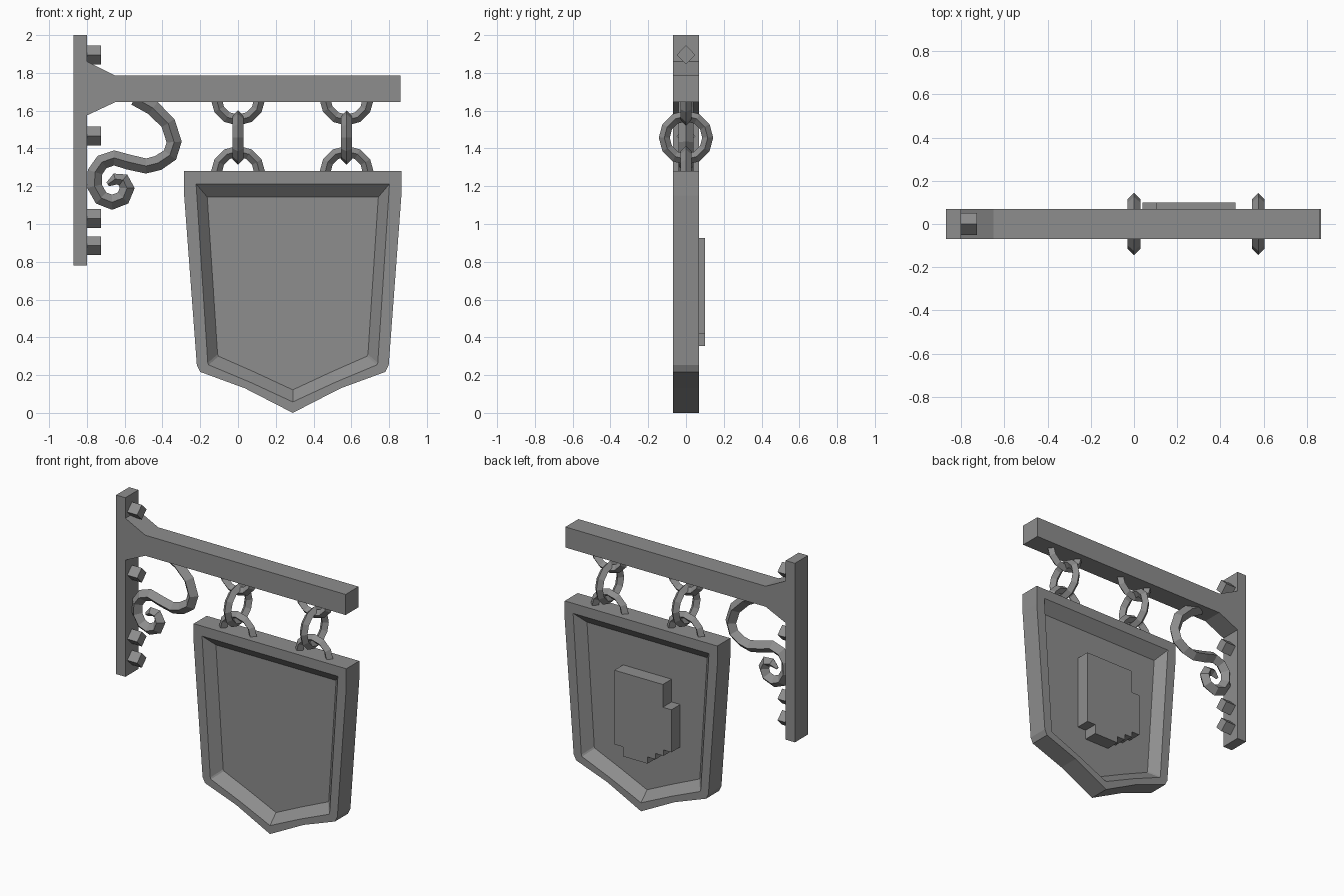
import bpy
import bmesh
import math
from mathutils import Vector

if "Cube" in bpy.data.objects:
    bpy.data.objects.remove(bpy.data.objects["Cube"], do_unlink=True)

# One plain material
GREY = (0.27, 0.27, 0.27, 1.0)
grey = bpy.data.materials.new("plain_grey")
grey.use_nodes = True
grey.diffuse_color = GREY
grey.node_tree.nodes["Principled BSDF"].inputs["Base Color"].default_value = GREY


def loft(name, rings, closed=False):
    """Skin a list of equal rings; cap the ends unless the loop closes."""
    bm = bmesh.new()
    rows = [[bm.verts.new(p) for p in ring] for ring in rings]
    pairs = list(zip(rows, rows[1:]))
    if closed:
        pairs.append((rows[-1], rows[0]))
    else:
        bm.faces.new(rows[0])
        bm.faces.new(rows[-1])
    n = len(rows[0])
    for a, b in pairs:
        for i in range(n):
            j = (i + 1) % n
            bm.faces.new((a[i], a[j], b[j], b[i]))
    bmesh.ops.recalc_face_normals(bm, faces=bm.faces)
    mesh = bpy.data.meshes.new(name)
    bm.to_mesh(mesh)
    bm.free()
    mesh.materials.append(grey)
    obj = bpy.data.objects.new(name, mesh)
    bpy.context.collection.objects.link(obj)
    return obj


def slab(name, outline, y0, y1):
    return loft(name, [[(x, y, z) for x, z in outline] for y in (y0, y1)])


def sweep(name, path, side, radii, closed=False):
    """Run a four-sided bar along a flat path; side is the plane's normal."""
    path = [Vector(p) for p in path]
    side = Vector(side)
    n = len(path)
    rings = []
    for i, p in enumerate(path):
        if closed:
            before, after = path[i - 1], path[(i + 1) % n]
        else:
            before, after = path[max(i - 1, 0)], path[min(i + 1, n - 1)]
        out = (after - before).normalized().cross(side)
        r = radii[i]
        rings.append([p + out * r, p + side * r, p - out * r, p - side * r])
    return loft(name, rings, closed)


# Wall plate and flared beam in one piece
slab("bracket", [(-0.87, 0.78), (-0.8, 0.78), (-0.8, 1.575), (-0.65, 1.645),
                 (0.86, 1.645), (0.86, 1.785), (-0.65, 1.785), (-0.8, 1.86),
                 (-0.8, 2.0), (-0.87, 2.0)], -0.07, 0.07)

# Square bolts standing on their corners
for i, z in enumerate((1.895, 1.465, 1.03, 0.885)):
    r = 0.05
    loft(f"bolt_{i + 1}", [[(x, r, z), (x, 0, z + r), (x, -r, z), (x, 0, z - r)]
                           for x in (-0.81, -0.725)])

# Scroll under the beam
scroll = [(-0.545, 1.667), (-0.45, 1.614), (-0.37, 1.534), (-0.338, 1.434),
          (-0.36, 1.365), (-0.423, 1.323), (-0.487, 1.307), (-0.58, 1.328),
          (-0.656, 1.35), (-0.72, 1.328), (-0.757, 1.275), (-0.76, 1.2),
          (-0.725, 1.138), (-0.667, 1.115), (-0.608, 1.138), (-0.587, 1.19),
          (-0.608, 1.233), (-0.65, 1.238), (-0.69, 1.21)]
sizes = [0.04] * (len(scroll) - 3) + [0.036, 0.03, 0.012]
sweep("scroll", [(x, 0, z) for x, z in scroll], (0, 1, 0), sizes)

# Two chains: half loop on the beam, full link, half loop on the board
R, T = 0.115, 0.029
STEP = math.tau / 12
for name, cx in (("middle", 0.0), ("outer", 0.575)):
    for part, z, first in (("beam_loop", 1.665, 6), ("board_loop", 1.27, 0)):
        # each half loop runs slightly into what it hangs from
        arc = [(first + k) * STEP for k in range(7)]
        sweep(f"{name}_{part}",
              [(cx + R * math.cos(a), 0, z + R * math.sin(a)) for a in arc],
              (0, 1, 0), [T] * 7)
    sweep(f"{name}_link",
          [(cx, R * math.cos(k * STEP), 1.457 + R * math.sin(k * STEP))
           for k in range(12)], (1, 0, 0), [T] * 12, closed=True)

# Hanging board with a bevelled recess on both sides
CX = 0.29
outer = [(0.575, 1.28), (0.575, 1.15), (0.508, 0.254), (0.49, 0.217), (0.253, 0.13), (0, 0)]
rim = [(0.512, 1.212), (0.508, 1.15), (0.45, 0.265), (0.445, 0.254), (0.225, 0.162), (0, 0.058)]
panel = [(0.453, 1.143), (0.45, 1.1), (0.398, 0.31), (0.393, 0.3), (0.2, 0.215), (0, 0.122)]


def shield(half, y):
    right = [(CX + w, y, z) for w, z in half]
    left = [(CX - w, y, z) for w, z in reversed(half[:-1])]
    return right + left


loft("board", [shield(panel, -0.005), shield(rim, -0.07), shield(outer, -0.07),
               shield(outer, 0.07), shield(rim, 0.07), shield(panel, 0.005)])

# Stepped emblem on the back of the board
slab("back_emblem", [(0.47, 0.925), (0.105, 0.925), (0.105, 0.77), (0.04, 0.77),
                     (0.04, 0.48), (0.1, 0.48), (0.1, 0.44), (0.16, 0.44),
                     (0.16, 0.4), (0.22, 0.4), (0.22, 0.355), (0.405, 0.355),
                     (0.405, 0.42), (0.47, 0.42)], 0.0, 0.1)
